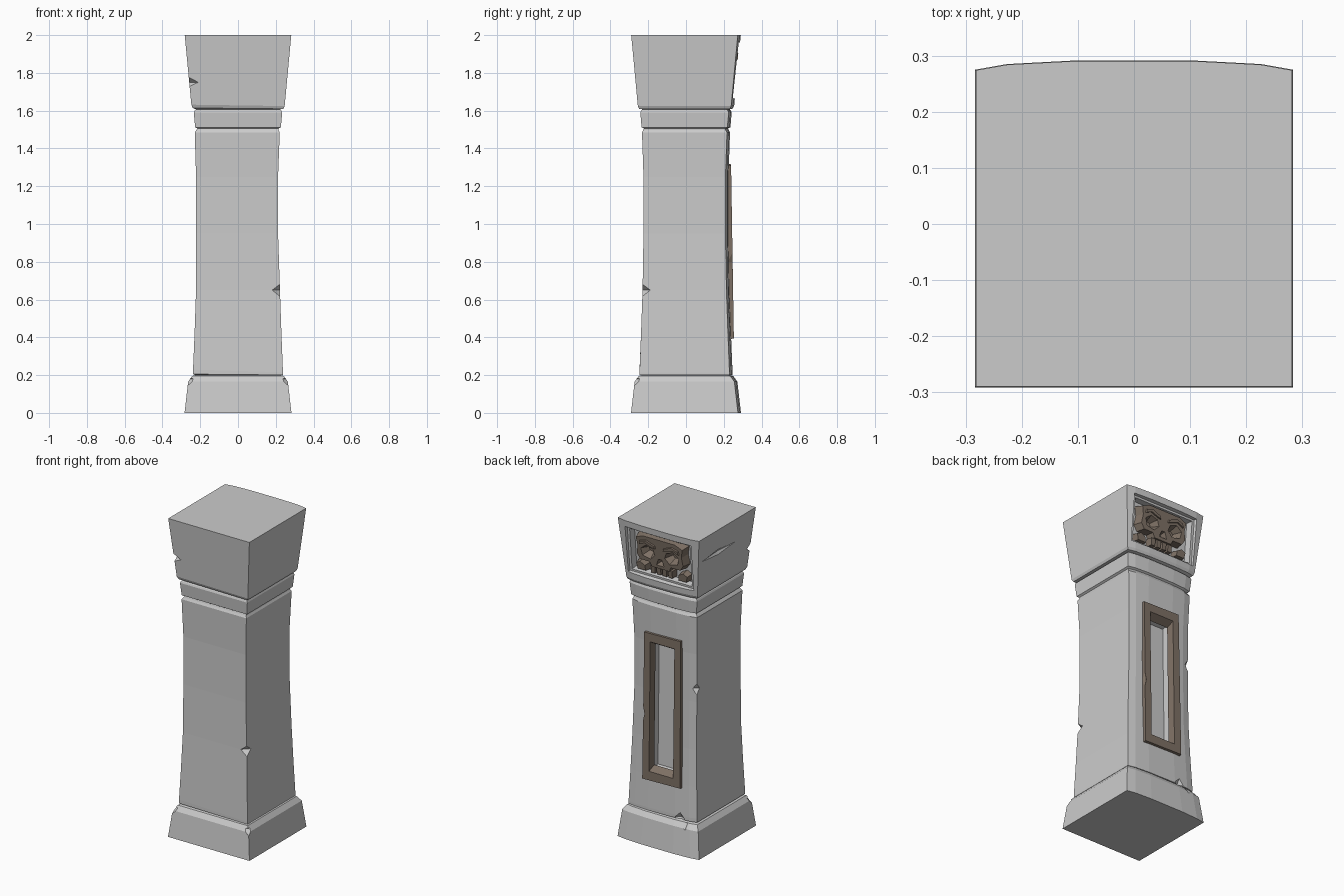
import bpy, bmesh
from mathutils import Matrix

if "Cube" in bpy.data.objects:
    bpy.data.objects.remove(bpy.data.objects["Cube"])

brown = bpy.data.materials.new("brown_stone")
brown.diffuse_color = (0.21, 0.165, 0.13, 1)
brown.use_nodes = True
brown.node_tree.nodes["Principled BSDF"].inputs["Base Color"].default_value = brown.diffuse_color


def finish(name, bm, mat=None, xf=None):
    bmesh.ops.recalc_face_normals(bm, faces=bm.faces)
    me = bpy.data.meshes.new(name)
    bm.to_mesh(me)
    bm.free()
    if xf:
        me.transform(xf)
    if mat:
        me.materials.append(mat)
    ob = bpy.data.objects.new(name, me)
    bpy.context.collection.objects.link(ob)
    return ob


def skin(bm, rings):
    """Bridge vertex rings and cap both ends."""
    for a, b in zip(rings, rings[1:]):
        n = len(a)
        for i in range(n):
            j = (i + 1) % n
            bm.faces.new((a[i], a[j], b[j], b[i]))
    bm.faces.new(rings[0])
    bm.faces.new(rings[-1])


def block(name, sections):
    """Square section with a slightly bowed back; sections = (z, half width, x shift, tilt)."""
    bm = bmesh.new()
    rings = []
    for z, w, dx, tilt in sections:
        half = [(w, -w - .008), (w, w - .008), (.8 * w, w + .002), (.4 * w, w + .008)]
        pts = half + [(-x, y) for x, y in reversed(half)]
        rings.append([bm.verts.new((x + dx, y, z + tilt * x)) for x, y in pts])
    skin(bm, rings)
    return finish(name, bm)


def prism(name, pts, y0, y1, xf, s1=1.0, mat=None):
    """Polygon in x,z extruded from y0 to y1, scaled by s1 about its middle at y1."""
    bm = bmesh.new()
    cx = sum(p[0] for p in pts) / len(pts)
    cz = sum(p[1] for p in pts) / len(pts)
    rings = [[bm.verts.new((cx + (x - cx) * s, y, cz + (z - cz) * s)) for x, z in pts]
             for y, s in ((y0, 1.0), (y1, s1))]
    skin(bm, rings)
    return finish(name, bm, mat, xf)


def rect(x, z0, z1):
    return [(-x, z0), (x, z0), (x, z1), (-x, z1)]


def cut(ob, cutter):
    m = ob.modifiers.new("cut", 'BOOLEAN')
    m.operation, m.solver, m.object = 'DIFFERENCE', 'EXACT', cutter
    dg = bpy.context.evaluated_depsgraph_get()
    dg.update()
    me = bpy.data.meshes.new_from_object(ob.evaluated_get(dg))
    ob.modifiers.clear()
    ob.data = me
    bpy.data.objects.remove(cutter)


def chip(ob, loc, size):
    bm = bmesh.new()
    bmesh.ops.create_uvsphere(bm, u_segments=4, v_segments=2, radius=1)
    cut(ob, finish("chip", bm, None, Matrix.Translation(loc) @ Matrix.Diagonal((*size, 1))))


# stacked pillar parts
base = block("base", [(0, .283, 0, 0), (.165, .264, 0, 0), (.195, .243, 0, 0), (.2, .225, 0, 0)])
shaft = block("shaft", [(.2, .225, 0, 0), (.203, .238, 0, -.01), (.222, .238, 0, -.03), (.42, .23, 0, 0),
                        (.65, .222, 0, 0), (.95, .217, -.005, 0), (1.25, .217, -.005, 0),
                        (1.485, .225, -.004, 0), (1.497, .218, -.003, 0), (1.505, .215, 0, 0)])
collar = block("collar", [(1.505, .215, 0, 0), (1.512, .227, 0, 0), (1.59, .234, 0, 0),
                          (1.6, .23, 0, 0), (1.607, .222, 0, 0)])
capital = block("capital", [(1.607, .222, 0, 0), (1.612, .24, 0, -.01), (1.628, .247, 0, -.015),
                            (2, .282, 0, 0)])

# worn chips on edges
for sx in (-1, 1):
    chip(base, (sx * .265, -.273, .18), (.04, .04, .035))
chip(base, (-.18, .27, .19), (.04, .03, .035))
chip(shaft, (.224, -.232, .65), (.045, .045, .035))
chip(shaft, (-.224, .211, 1.03), (.03, .03, .04))
chip(shaft, (-.13, .25, .21), (.04, .03, .045))
chip(capital, (-.262, -.272, 1.75), (.06, .04, .03))
chip(capital, (-.268, .06, 1.85), (.012, .17, .02))

# niche in the back of the shaft with its raised frame
niche = Matrix.Translation((-.003, .246, .855)) @ Matrix.Rotation(.016, 4, 'X')
cut(shaft, prism("niche_cutter", rect(.09, -.42, .42), .05, -.09, niche, .93))
frame = prism("niche_frame", [(-.135, -.462), (.132, -.468), (.128, .462), (-.128, .468)],
              -.045, 0, niche, .985, brown)
cut(frame, prism("frame_cutter", rect(.085, -.41, .41), .01, -.06, niche, .9))
chip(frame, (.13, .245, .8), (.015, .03, .07))

# stepped recess in the back of the capital
face = Matrix.Translation((0, .271, 1.81)) @ Matrix.Rotation(-.094, 4, 'X')
cut(capital, prism("recess_step", rect(.236, -.15, .155), .02, -.022, face, .95))
cut(capital, prism("recess_cutter", rect(.212, -.132, .137), .02, -.065, face, .97))

# skull relief: cranium with cheeks, cut by eye and nose pits
half = [(.065, -.075), (.08, -.045), (.15, -.045), (.175, -.01), (.165, .05), (.175, .105), (.12, .128)]
skull = prism("skull", half + [(-x, z) for x, z in reversed(half)], -.07, -.012, face, .92, brown)
for s in (-1, 1):
    eye = [(s * x, z) for x, z in ((.03, .01), (.065, -.025), (.125, -.012), (.135, .035), (.095, .065), (.045, .05))]
    cut(skull, prism("eye_cutter", eye, -.005, -.06, face, .45))
    # brow ridge and jaw corner
    prism("brow", [(s * x, z) for x, z in ((.02, .055), (.05, .062), (.1, .08), (.145, .06), (.14, .085), (.09, .1), (.025, .075))],
          -.03, -.003, face, .85, brown)
    prism("jaw_corner", [(s * x, z) for x, z in ((.105, -.12), (.175, -.12), (.185, -.075), (.15, -.058), (.11, -.08))],
          -.07, -.022, face, .8, brown)
cut(skull, prism("nose_cutter", [(-.03, -.05), (.03, -.05), (.012, -.005), (-.012, -.005)], -.005, -.045, face, .5))

# teeth
for i in range(4):
    x = -.06 + .04 * i
    prism("tooth", [(x - .016, -.118), (x + .016, -.118), (x + .017, -.066), (x - .017, -.066)],
          -.07, -.02, face, .85, brown)
